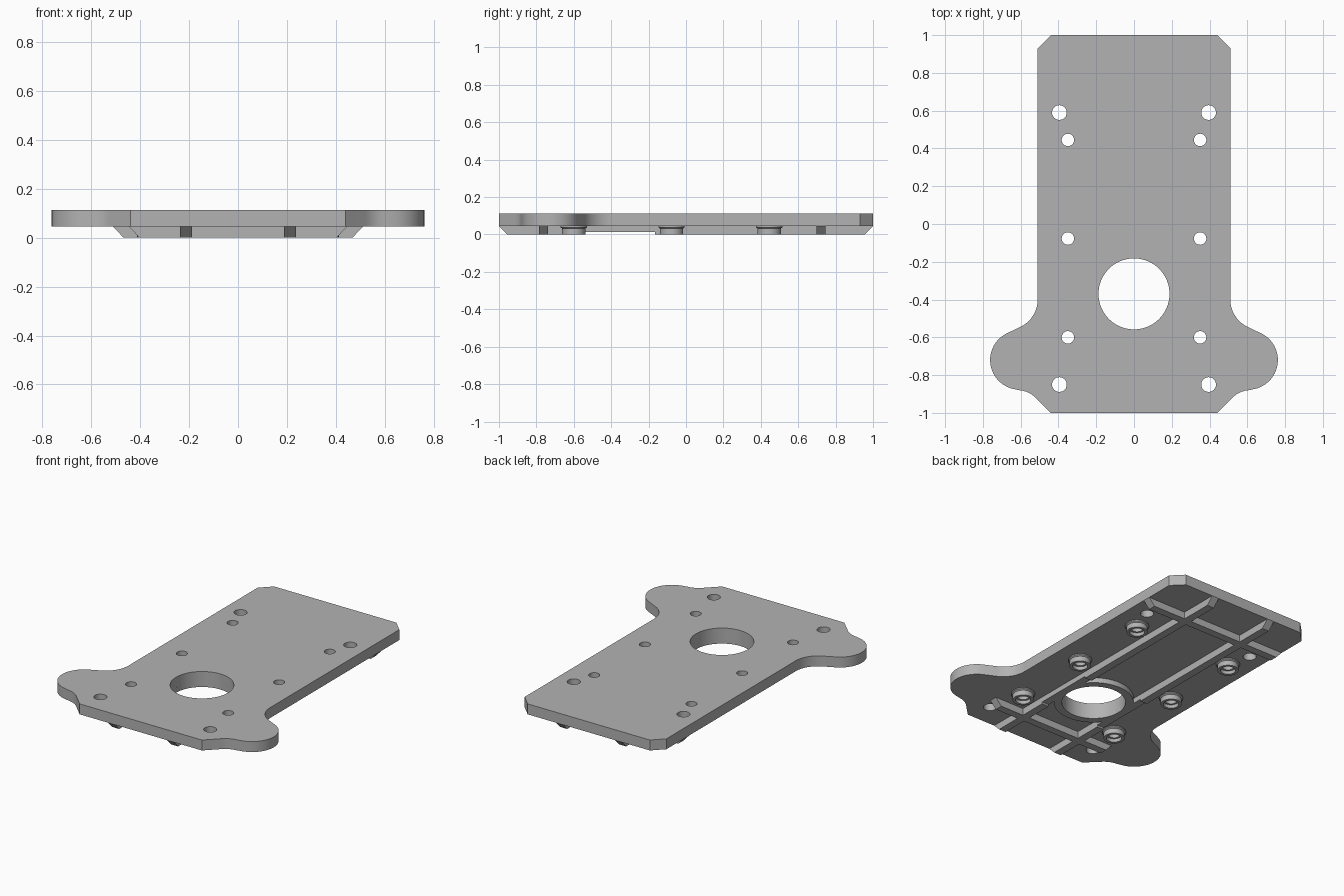
import bpy, bmesh, math

if "Cube" in bpy.data.objects:
    bpy.data.objects.remove(bpy.data.objects["Cube"])

grey = bpy.data.materials.new("grey_plastic")
grey.diffuse_color = (0.45, 0.45, 0.45, 1)
grey.use_nodes = True
grey.node_tree.nodes["Principled BSDF"].inputs["Base Color"].default_value = grey.diffuse_color

Z0, Z1 = 0.045, 0.113            # underside and top of the plate
HOLE = (0, -0.37)                # big opening
POSTS = [(s * 0.35, y) for s in (-1, 1) for y in (-0.6, -0.077, 0.445)]
BOLTS = [(s * 0.395, y) for s in (-1, 1) for y in (-0.85, 0.59)]


def arc(cx, cy, r, a0, a1, n):
    return [(cx + r * math.cos(math.radians(a0 + (a1 - a0) * i / n)),
             cy + r * math.sin(math.radians(a0 + (a1 - a0) * i / n)))
            for i in range(n + 1)]


def circle(c, r, n):
    return arc(c[0], c[1], r, 0, 360, n)[:-1]


def finish(name, bm):
    bmesh.ops.remove_doubles(bm, verts=bm.verts, dist=1e-5)
    bmesh.ops.recalc_face_normals(bm, faces=bm.faces)
    me = bpy.data.meshes.new(name)
    bm.to_mesh(me)
    bm.free()
    me.materials.append(grey)
    ob = bpy.data.objects.new(name, me)
    bpy.context.collection.objects.link(ob)
    bpy.ops.object.select_all(action='DESELECT')
    ob.select_set(True)
    bpy.context.view_layer.objects.active = ob
    bpy.ops.object.shade_smooth_by_angle(angle=math.radians(30))
    return ob


def slab(name, loops, z0, z1):
    """Flat slab from an outline plus hole loops."""
    cu = bpy.data.curves.new(name + "_outline", 'CURVE')
    cu.dimensions, cu.fill_mode, cu.extrude = '2D', 'BOTH', (z1 - z0) / 2
    for pts in loops:
        sp = cu.splines.new('POLY')
        sp.points.add(len(pts) - 1)
        for p, (x, y) in zip(sp.points, pts):
            p.co = (x, y, 0, 1)
        sp.use_cyclic_u = True
    tmp = bpy.data.objects.new(name + "_outline", cu)
    bpy.context.collection.objects.link(tmp)
    dg = bpy.context.evaluated_depsgraph_get()
    me = bpy.data.meshes.new_from_object(tmp.evaluated_get(dg))
    bm = bmesh.new()
    bm.from_mesh(me)
    bpy.data.objects.remove(tmp)
    bpy.data.meshes.remove(me)
    bmesh.ops.translate(bm, verts=bm.verts, vec=(0, 0, (z0 + z1) / 2))
    return finish(name, bm)


def rib(name, profile, offset, along_y):
    """Side profile (length, z) given a width of 0.05."""
    bm = bmesh.new()
    rows = []
    for w in (offset - 0.025, offset + 0.025):
        rows.append([bm.verts.new((w, t, z) if along_y else (t, w, z)) for t, z in profile])
        bm.faces.new(rows[-1])
    n = len(profile)
    for i in range(n):
        j = (i + 1) % n
        bm.faces.new((rows[0][i], rows[0][j], rows[1][j], rows[1][i]))
    return finish(name, bm)


def lathe(name, c, profile, n=32):
    bm = bmesh.new()
    rings = [[bm.verts.new((x, y, z)) for x, y in circle(c, r, n)] for r, z in profile]
    for a, b in zip(rings, rings[1:]):
        for i in range(n):
            j = (i + 1) % n
            bm.faces.new((a[i], a[j], b[j], b[i]))
    return finish(name, bm)


# Plate outline: right half with the rounded ear, then mirrored
right = [(0.44, -1.0)]
right += arc(0.615, -1.01, 0.13, 135, 95, 6)
right += arc(0.605, -0.72, 0.157, -80, 60, 18)
right += arc(0.67, -0.40, 0.16, 245, 180, 10)
right += [(0.51, 0.93), (0.44, 1.0)]
outline = right + [(-x, y) for x, y in reversed(right)]
slab("base_plate",
     [outline, circle(HOLE, 0.188, 64)]
     + [circle(c, 0.033, 24) for c in POSTS]
     + [circle(c, 0.039, 24) for c in BOLTS], Z0, Z1)

# Low reinforcing ring round the opening
slab("opening_ring", [circle(HOLE, 0.235, 64), circle(HOLE, 0.188, 64)], 0.012, Z0)

# Lengthwise ribs, lowered where they pass the opening
long_profile = [(-1, Z0), (-0.955, 0), (-0.56, 0), (-0.56, 0.012),
                (-0.165, 0.012), (-0.165, 0), (0.955, 0), (1, Z0)]
for s, side in ((-1, "left"), (1, "right")):
    rib(side + "_long_rib", long_profile, s * 0.212, True)

# Cross ribs with bevelled ends
for name, y, w in (("front_cross_rib", -0.762, 0.445), ("back_cross_rib", 0.722, 0.51)):
    rib(name, [(-w, Z0), (-w + 0.042, 0), (w - 0.042, 0), (w, Z0)], y, False)

# Counterbored mounting posts
for i, c in enumerate(POSTS):
    lathe("mounting_post_%d" % (i + 1), c,
          [(0.070, Z0), (0.070, 0.038), (0.062, 0.032), (0.062, 0.0),
           (0.045, 0.0), (0.045, 0.022), (0.033, 0.022), (0.033, Z0)])
